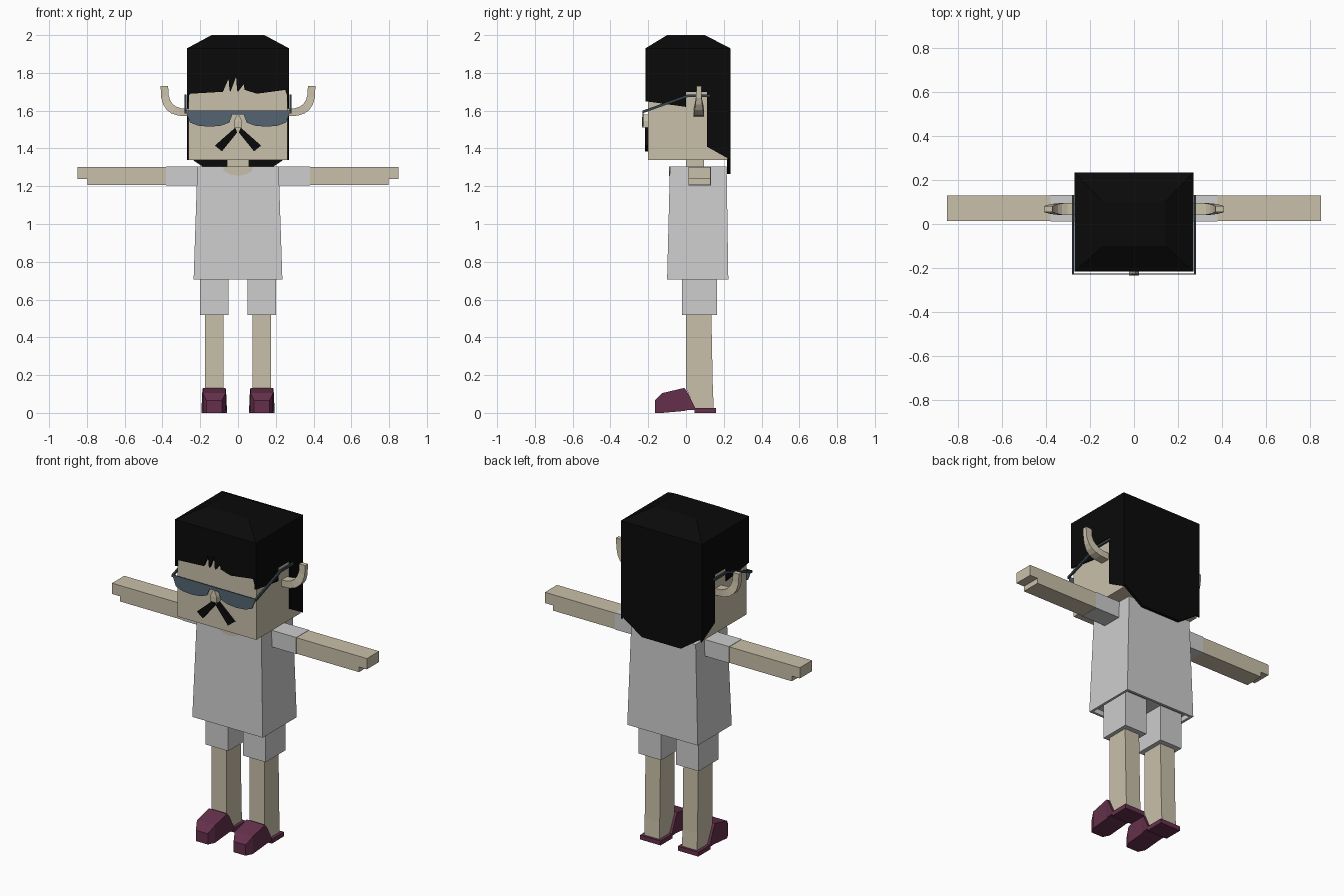
import bpy, bmesh, math

cube = bpy.data.objects.get("Cube")
if cube:
    bpy.data.objects.remove(cube, do_unlink=True)


def material(name, red, green, blue):
    colour = (red, green, blue, 1)
    made = bpy.data.materials.new(name)
    made.use_nodes = True
    made.diffuse_color = colour
    made.node_tree.nodes["Principled BSDF"].inputs["Base Color"].default_value = colour
    return made


skin = material("skin", .59, .53, .4)
cloth = material("light_cloth", .61, .61, .62)
black = material("black_hair", .003, .003, .003)
plum = material("plum_shoe", .13, .03, .07)
slate = material("slate_lens", .09, .13, .17)
dark = material("dark_frame", .04, .06, .08)


def solid(name, rings, colour, mirrored=False):
    """Join rings of equally many points into a closed solid."""
    bm = bmesh.new()
    loops = [[bm.verts.new(point) for point in ring] for ring in rings]
    for low, high in zip(loops, loops[1:]):
        for i in range(len(low)):
            bm.faces.new((low[i - 1], low[i], high[i], high[i - 1]))
    bm.faces.new(loops[0])
    bm.faces.new(loops[-1])
    bmesh.ops.recalc_face_normals(bm, faces=bm.faces)
    mesh = bpy.data.meshes.new(name)
    bm.to_mesh(mesh)
    bm.free()
    mesh.materials.append(colour)
    part = bpy.data.objects.new(name, mesh)
    bpy.context.collection.objects.link(part)
    if mirrored:
        part.modifiers.new("Mirror", "MIRROR")


def level(x, y, z):
    """Horizontal rectangle spanning two ranges at one height."""
    (left, right), (front, back) = x, y
    return [(left, front, z), (right, front, z), (right, back, z), (left, back, z)]


def upright(x, y, z):
    """Rectangle facing the front, spanning two ranges at one depth."""
    return [(a, y, b) for a, b, _ in level(x, z, y)]


def both(half, middle=0):
    return middle - half, middle + half


def box(name, colour, x, y, z, mirrored=False):
    solid(name, [level(x, y, height) for height in z], colour, mirrored)


def front_plate(name, colour, outline, y, mirrored=False):
    solid(name, [[(x, depth, z) for x, z in outline] for depth in y], colour, mirrored)


def side_plate(name, colour, outline, x, mirrored=False):
    solid(name, [[(width, y, z) for y, z in outline] for width in x], colour, mirrored)


# Landmarks shared by neighbouring parts
shoulder, hem, chin, fringe, crown, top = 1.305, .705, 1.34, 1.69, 1.93, 2
hair_half, hair_front, hair_back = .27, -.215, .235
lens_top, lens_front = 1.6, -.23
arm_depth = both(.058, .072)
leg_middle = .126
quarter_turn = [math.pi / 2 * i / 6 for i in range(7)]
half_turn = [2 * angle for angle in quarter_turn[:]]

# Head and neck
box("head", skin, both(.262), (-.2, .22), (chin, fringe + .1))
box("neck", skin, both(.057), (0, .095), (shoulder - .01, chin + .01))

# Hair cap with a shallow dome
cap_base = both(hair_half), (hair_front, hair_back)
solid("hair_cap", [level(*cap_base, fringe + .09), level(*cap_base, crown),
                   level(both(.14), both(.1), top)], black)

# Fringe with three ragged notches
outline = [(-hair_half, crown), (-hair_half, fringe - .02), (-.25, fringe)]
for x, rise in ((-.05, .08), (-.01, .09), (.03, .05)):
    outline += [(x - .03, fringe + .01), (x, fringe + rise), (x + .005, fringe + .02)]
outline += [(.1, fringe), (.25, fringe + .02), (hair_half, fringe - .04), (hair_half, crown)]
front_plate("hair_fringe", black, outline, (hair_front, -.199))

# Hair over the temples and long hair behind
outline = [(hair_front, crown), (hair_front, fringe - .04), (0, fringe - .07), (0, fringe + .01),
           (.11, fringe + .01), (.11, 1.41), (hair_back, chin), (hair_back, crown)]
side_plate("hair_sides", black, outline, (.26, hair_half), True)
outline = [(0, crown), (0, 1.265), (.13, 1.265), (hair_half, 1.36), (hair_half, crown)]
front_plate("hair_back", black, outline, (.218, hair_back), True)

# Ears curl outwards and up, thinning to the tip
rings = []
for angle in quarter_turn:
    out, drop = math.sin(angle) ** .7, max(math.cos(angle), 0) ** .7
    depth = .028 - .015 * out ** 4
    rings.append([(.26 + out * (.13 + edge), .068 + side * depth, 1.73 - drop * (.14 + edge))
                  for edge, side in ((-.02, -1), (.02, -1), (.02, 1), (-.02, 1))])
solid("ears", rings, skin, True)

# Glasses: rounded lenses, bridge and bent temples
outline = [(.15 + .12 * math.cos(angle), lens_top - .02 - .065 * math.sin(angle) ** .6)
           for angle in half_turn[:-1]] + [(.03, lens_top - .02), (0, lens_top - .02),
                                           (0, lens_top), (.275, lens_top)]
front_plate("lenses", slate, outline, (lens_front, lens_front + .006), True)
path = [(lens_front, lens_top), (.01, 1.686), (.13, 1.686)]
outline = path + [(y, z - .014) for y, z in reversed(path)]
side_plate("temples", dark, outline, (.272, .282), True)

# Nose and moustache
nose_base = both(.022), (-.234, -.19)
solid("nose", [level(*nose_base, 1.51), level(*nose_base, 1.545),
               level(both(.004), (lens_front, -.19), 1.58)], skin)
outline = [(.015, 1.51), (.004, 1.485), (.085, 1.385), (.122, 1.415)]
front_plate("moustache", black, outline, (-.217, -.198), True)

# Flared shirt with a recessed hem
hem_width, hem_depth, inset = .235, .162, .015
solid("shirt", [level(both(hem_width - inset), both(hem_depth - inset, .062), hem + .03),
                level(both(hem_width - inset), both(hem_depth - inset, .062), hem),
                level(both(hem_width), both(hem_depth, .062), hem),
                level(both(.215), both(.15, .065), shoulder)], cloth)
outline = [(.083 * math.cos(angle), shoulder - .05 * math.sin(angle)) for angle in half_turn]
front_plate("neckline", skin, outline, (-.09, -.082))

# Sleeves, and arms with a stepped hand
box("sleeves", cloth, (.2, .38), both(.06, .072), (shoulder - .1, shoulder), True)
box("arms", skin, (.37, .797), arm_depth, (shoulder - .098, shoulder - .002), True)
box("fingers", skin, (.797, .85), arm_depth, (shoulder - .067, shoulder - .002), True)

# Shorts and legs
box("shorts", cloth, (.05, .2), (-.022, .165), (.518, hem + .04), True)
leg_width = both(.05, leg_middle)
solid("legs", [level(leg_width, (.05, .147), .02), level(leg_width, (0, .142), .13),
               level(leg_width, (0, .134), .53)], skin, True)

# Shoes: blunt toe, high instep and a flat sole under the heel
rings = [upright(both(half, leg_middle), y, (bottom, height)) for y, half, bottom, height in (
    (-.165, .04, 0, .065), (-.125, .06, 0, .105), (-.01, .06, .01, .132),
    (.005, .063, .014, .115), (.048, .067, .014, .028))]
solid("shoe_uppers", rings, plum, True)
box("shoe_soles", plum, both(.068, leg_middle), (.045, .16), (0, .027), True)
